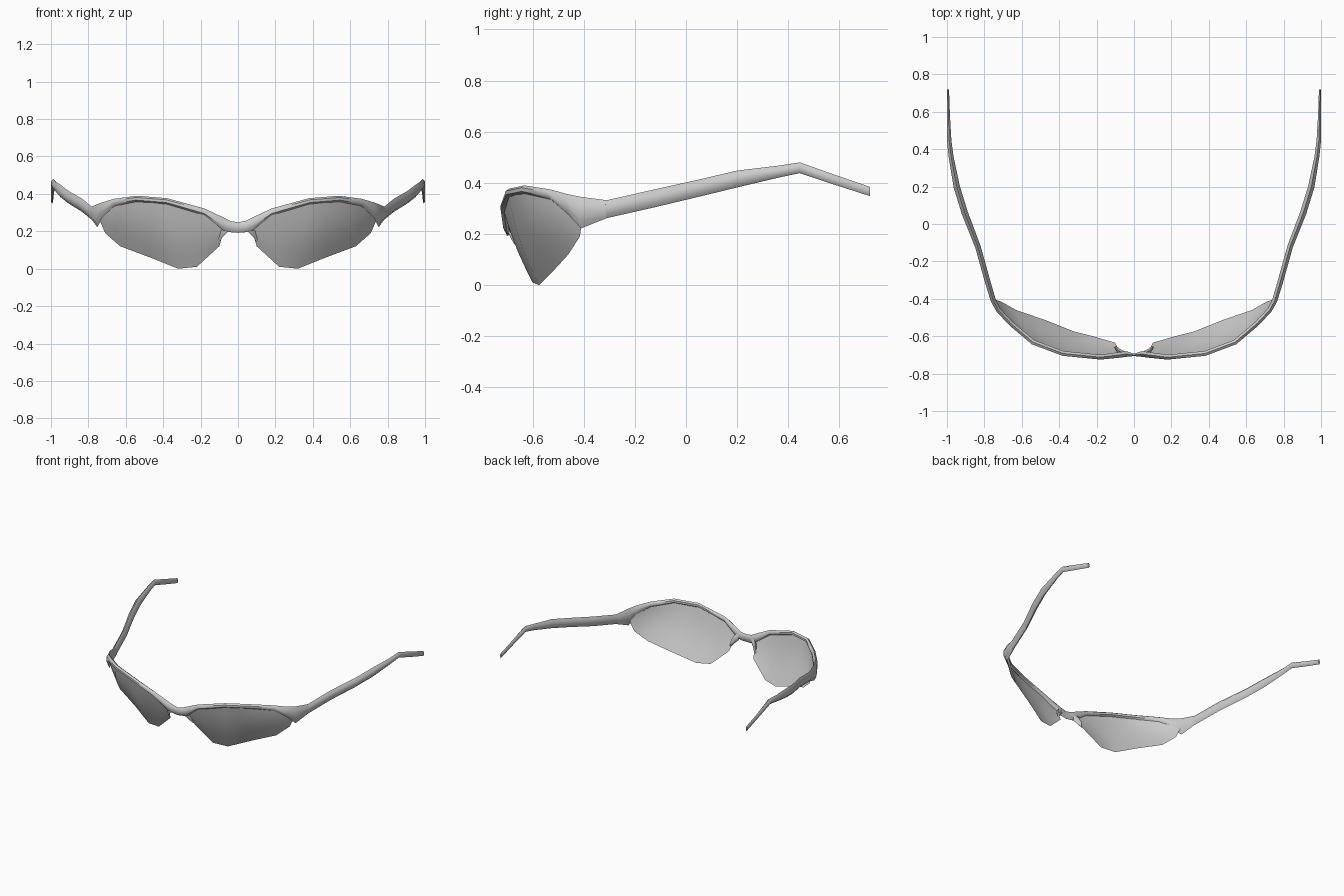
import bpy, bmesh, math
from mathutils import Vector

cube = bpy.data.objects.get("Cube")
if cube:
    bpy.data.objects.remove(cube)


def material(name, value):
    m = bpy.data.materials.new(name)
    m.use_nodes = True
    m.diffuse_color = (value, value, value, 1)
    m.node_tree.nodes["Principled BSDF"].inputs["Base Color"].default_value = m.diffuse_color
    return m


GREY = material("plain grey", 0.6)


def finish(name, bm, angle):
    """Turn a left-side mesh into a mirrored, smooth-shaded pair."""
    bmesh.ops.recalc_face_normals(bm, faces=bm.faces)
    me = bpy.data.meshes.new(name)
    bm.to_mesh(me)
    bm.free()
    me.materials.append(GREY)
    ob = bpy.data.objects.new(name, me)
    bpy.context.collection.objects.link(ob)
    mirror = ob.modifiers.new("Mirror", 'MIRROR')
    mirror.merge_threshold = 0.0005
    bpy.ops.object.select_all(action='DESELECT')
    ob.select_set(True)
    bpy.context.view_layer.objects.active = ob
    bpy.ops.object.shade_smooth_by_angle(angle=math.radians(angle))


def bridge_rows(bm, rows, closed):
    for a, b in zip(rows, rows[1:]):
        n = len(a)
        for i in range(n if closed else n - 1):
            j = (i + 1) % n
            bm.faces.new((a[i], a[j], b[j], b[i]))


def loft(name, stations):
    """Six-sided bar through stations of x, y, top z, bottom z, thickness."""
    bm = bmesh.new()
    rows = []
    for k, (x, y, top, low, thick) in enumerate(stations):
        p, q = stations[max(k - 1, 0)], stations[min(k + 1, len(stations) - 1)]
        along = Vector((q[0] - p[0], q[1] - p[1], 0)).normalized()
        if x == 0:
            along = Vector((1, 0, 0))
        out = Vector((along.y, -along.x, 0)) * thick / 2
        mid, half = (top + low) / 2, (top - low) / 2
        ring = [(0, 1), (1, 0.45), (1, -0.45), (0, -1), (-1, -0.45), (-1, 0.45)]
        rows.append([bm.verts.new(Vector((x, y, mid + half * v)) + out * u) for u, v in ring])
    bridge_rows(bm, rows, True)
    if stations[0][0] > 0:
        bm.faces.new(rows[0])
    bm.faces.new(rows[-1])
    finish(name, bm, 50)


# Lenses: curved sheets stretched between the rim and the lower edge
upper = [(.075, -.69, .21), (.17, -.715, .30), (.38, -.695, .36), (.46, -.67, .37),
         (.54, -.635, .375), (.66, -.53, .355), (.735, -.43, .32)]
lower = [(.10, -.635, .12), (.22, -.60, .01), (.32, -.575, 0), (.47, -.515, .06),
         (.63, -.46, .12), (.71, -.415, .19), (.74, -.405, .26)]
bm = bmesh.new()
columns = []
for i, (a, b) in enumerate(zip(upper, lower)):
    a, b = Vector(a), Vector(b)
    bulge = Vector((.35, -1, 0)) * .02 * math.sin(math.pi * i / (len(upper) - 1))
    columns.append([bm.verts.new(a.lerp(b, t / 5) + bulge * math.sin(math.pi * t / 5))
                    for t in range(6)])
bridge_rows(bm, columns, False)
finish("lenses", bm, 60)

# Nose bridge and upper half rim, widening towards the hinges
loft("rim_and_bridge", [
    (0, -.70, .248, .192, .012), (.04, -.695, .255, .195, .03),
    (.08, -.70, .275, .205, .03), (.18, -.712, .322, .285, .026),
    (.38, -.692, .377, .345, .026), (.54, -.632, .39, .358, .026),
    (.66, -.53, .374, .335, .026), (.725, -.46, .355, .275, .026),
    (.752, -.41, .345, .222, .028), (.782, -.31, .332, .262, .03)])

# Temples with the bent ear ends
loft("temples", [
    (.782, -.31, .332, .262, .03), (.835, -.12, .375, .305, .03),
    (.905, .06, .415, .348, .034), (.948, .20, .448, .382, .034),
    (.978, .36, .467, .42, .026), (.988, .445, .48, .438, .024),
    (.992, .58, .432, .393, .016), (.994, .72, .384, .348, .01)])

# Short rim ends that wrap down the inner lens edges
loft("inner_rim_ends", [
    (.055, -.69, .25, .195, .02), (.085, -.675, .225, .165, .022),
    (.10, -.655, .185, .14, .012)])
